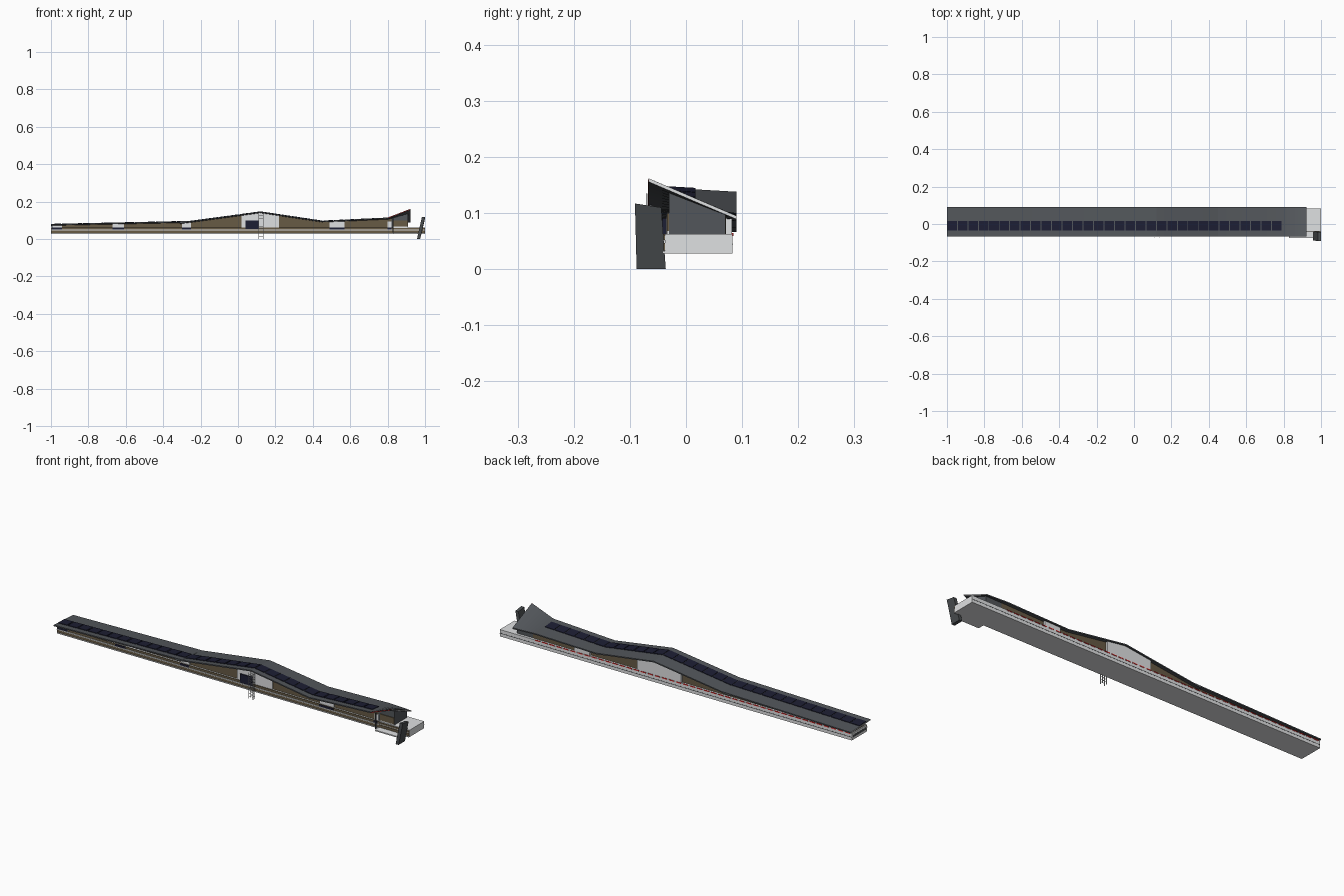
import bpy, bmesh
from mathutils import Vector

cube = bpy.data.objects.get("Cube")
if cube:
    bpy.data.objects.remove(cube)


def material(name, r, g, b):
    m = bpy.data.materials.new(name)
    m.use_nodes = True
    m.diffuse_color = (r, g, b, 1)
    m.node_tree.nodes["Principled BSDF"].inputs["Base Color"].default_value = (r, g, b, 1)
    return m


ROOF = material("roof grey", .085, .093, .103)
SLATE = material("dark slate", .068, .075, .08)
LIGHT = material("light grey", .74, .75, .76)
BROWN = material("brown cladding", .135, .103, .06)
NAVY = material("navy glass", .012, .013, .033)
RED = material("red", .75, .03, .03)

# Roof fold lines: x, front height, back height
FRONT, BACK, STEP_X = -.067, .09, -.27
LEFT = [(-1, .08, .072), (STEP_X, .096, .086)]
MAIN = [(-.31, .089, .08), (.12, .147, .138), (.45, .097, .092),
        (.8, .115, .1), (.923, .162, .095)]


def roof_z(x, y, rows=None):
    rows = rows or (LEFT if x < STEP_X - .0001 else MAIN)
    for a, b in zip(rows, rows[1:]):
        if x <= b[0] or b is rows[-1]:
            break
    t = (x - a[0]) / (b[0] - a[0])
    zf, zb = a[1] + t * (b[1] - a[1]), a[2] + t * (b[2] - a[2])
    return zf + (zb - zf) * (y - FRONT) / (BACK - FRONT)


def under_roof(x, y):
    return roof_z(x, y) - .004


def subdivide(xs, n=8):
    """Add points between the folds so that twisted bays stay even."""
    return [a + (b - a) * i / n for a, b in zip(xs, xs[1:]) for i in range(n)] + xs[-1:]


def slab(name, spans, y0, y1, bottom, top, mats, rule=None):
    """Solid strips along x; bottom and top are heights or functions of x, y."""
    def height(h, x, y):
        return h(x, y) if callable(h) else h
    bm = bmesh.new()
    for xs in spans:
        rings = []
        for x in xs:
            rings.append([bm.verts.new((x, y, height(h, x, y)))
                          for y, h in ((y0, bottom), (y1, bottom), (y1, top), (y0, top))])
        for a, b in zip(rings, rings[1:]):
            for i in range(4):
                j = (i + 1) % 4
                bm.faces.new((a[i], a[j], b[j], b[i]))
        bm.faces.new(rings[0])
        bm.faces.new(rings[-1][::-1])
    bmesh.ops.recalc_face_normals(bm, faces=bm.faces)
    bm.normal_update()
    if rule:
        for f in bm.faces:
            f.material_index = rule(f.normal)
    me = bpy.data.meshes.new(name)
    bm.to_mesh(me)
    bm.free()
    for m in mats:
        me.materials.append(m)
    ob = bpy.data.objects.new(name, me)
    bpy.context.collection.objects.link(ob)
    return ob


def box(name, x0, x1, y0, y1, z0, z1, mat):
    return slab(name, [(x0, x1)], y0, y1, z0, z1, (mat,))


# Folded roof with light end fascias
for name, rows in (("left_roof", LEFT), ("main_roof", MAIN)):
    slab(name, [subdivide([r[0] for r in rows])], FRONT, BACK,
         lambda x, y: roof_z(x, y, rows) - .006,
         lambda x, y: roof_z(x, y, rows), (ROOF, LIGHT),
         lambda n: 1 if abs(n.x) > .8 else 0)

# Solar panels follow the roof folds on both sides of the step
PITCH = .056
panels = []
for i in range(-13, 19):
    x = STEP_X + i * PITCH
    xs = [x, x + PITCH - .005]
    xs[1:1] = [r[0] for r in MAIN if xs[0] < r[0] < xs[1]]
    panels.append(xs)
slab("solar_panels", panels, -.036, .017, lambda x, y: roof_z(x, y) - .001,
     lambda x, y: roof_z(x, y) + .003, (NAVY,))

# Light plinth with brown front cladding and light ledges
box("plinth", -1, 1, -.037, .083, .028, .063, LIGHT)
box("front_cladding_lower", -1, 1, -.040, -.036, .033, .047, BROWN)
box("front_cladding_upper", -1, .83, -.040, -.036, .052, .063, BROWN)
box("end_cladding_upper", .83, 1, -.040, -.036, .052, .060, BROWN)
box("front_ledge", -1, .83, -.043, -.036, .047, .051, LIGHT)
box("bottom_ledge", -1, 1, -.042, -.036, .028, .032, LIGHT)
box("back_groove", -1, 1, .082, .0835, .043, .046, SLATE)
box("left_end_groove", -1.0005, -.999, -.03, .075, .04, .052, SLATE)

# Main hall following the roof
hall_xs = [-.995, STEP_X - .001, STEP_X + .001, .12, .45, .8, .82]
slab("hall_walls", [hall_xs], -.03, .071, .06, under_roof, (BROWN,))

# Light window bays on the front, navy glass beneath
for i, (x0, x1) in enumerate([(-.995, -.94), (-.67, -.61), (-.3, -.25), (.49, .57), (.8, .822)]):
    slab(f"front_window_{i}", [(x0, x1)], -.035, -.029, .062,
         lambda x, y: min(under_roof(x, y), .094), (LIGHT,))
    box(f"front_glass_{i}", x0, x1, -.042, -.036, .052, .062, NAVY)

# Central gable glazing front and back, and a smaller back bay
slab("front_gable", [(.02, .12, .22)], -.036, -.029, .055, under_roof, (LIGHT,))
box("gable_door", .04, .11, -.042, -.035, .053, .098, NAVY)
slab("back_gable", [(-.03, .12, .22)], .07, .082, .062, under_roof, (LIGHT,))
slab("back_bay", [(.49, .58)], .07, .082, .062, under_roof, (LIGHT,))

# Red dashes along the back edge
slab("red_dashes", [(-.99 + i * .04, -.962 + i * .04) for i in range(45)],
     .081, .0845, .0595, .0645, (RED,))

# Dark end room up to the roof, brown lower front, deck and post
slab("end_room", [subdivide([.82, .91])], -.03, .07, .06, under_roof, (ROOF,))
box("end_room_cladding", .83, .91, -.034, -.029, .068, .1, BROWN)
box("end_room_sill", .83, .91, -.034, -.029, .062, .068, LIGHT)
box("entrance_deck", .83, .96, -.075, -.036, .028, .034, LIGHT)
box("entrance_post", .826, .831, -.066, -.061, .034, .115, SLATE)
slab("red_roof_trim", [subdivide([.8, .92])], FRONT - .001, FRONT + .001,
     lambda x, y: roof_z(x, y) - .004, lambda x, y: roof_z(x, y) - .001, (RED,))

# Leaning fin at the end
fin = box("leaning_fin", .957, .974, -.088, -.036, 0, .114, SLATE)
for v in fin.data.vertices:
    if v.co.z > .05:
        v.co += Vector((.026, -.003 if v.co.y < -.06 else -.008, .003 if v.co.y < -.06 else -.004))

# Slender lattice tower at the front
for i, x in enumerate((.111, .134)):
    for j, y in enumerate((-.07, -.056)):
        box(f"tower_post_{i}{j}", x - .001, x + .001, y - .001, y + .001, 0, .135, LIGHT)
for k in range(9):
    z = .012 + k * .014
    for y in (-.07, -.056):
        box(f"tower_rung_{k}", .111, .134, y - .0007, y + .0007, z, z + .0015, LIGHT)
